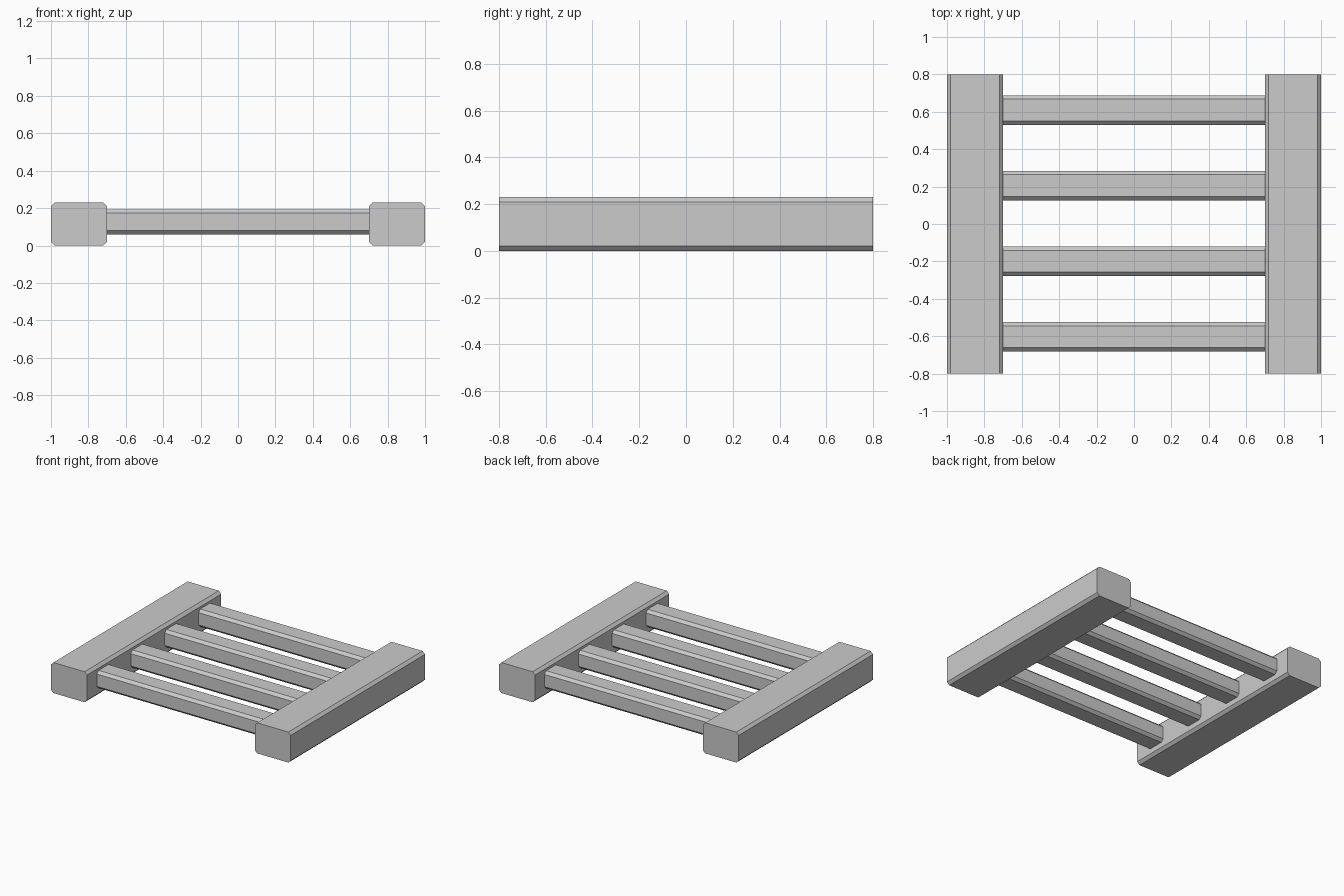
import bpy
import bmesh
from mathutils import Matrix, Vector

default = bpy.data.objects.get("Cube")
if default:
    bpy.data.objects.remove(default, do_unlink=True)

CHAMFER = 0.02

grey = bpy.data.materials.new("plain_grey")
grey.use_nodes = True
colour = (0.6, 0.6, 0.6, 1)
grey.diffuse_color = colour
grey.node_tree.nodes["Principled BSDF"].inputs["Base Color"].default_value = colour


def beam(name, size, location, axis):
    """Box whose four edges along the given axis are chamfered."""
    bm = bmesh.new()
    bmesh.ops.create_cube(bm, size=1, matrix=Matrix.Diagonal((*size, 1)))
    long_edges = [e for e in bm.edges
                  if abs((e.verts[0].co - e.verts[1].co).normalized()[axis]) > 0.9]
    bmesh.ops.bevel(bm, geom=long_edges, offset=CHAMFER, offset_type='OFFSET',
                    segments=1, affect='EDGES')
    # Set the chamfer at 45 degrees with equal legs
    bmesh.ops.recalc_face_normals(bm, faces=bm.faces)
    mesh = bpy.data.meshes.new(name)
    bm.to_mesh(mesh)
    bm.free()
    mesh.materials.append(grey)
    obj = bpy.data.objects.new(name, mesh)
    obj.location = Vector(location)
    bpy.context.collection.objects.link(obj)
    return obj


# Side rails, running front to back
for side, sign in (("left", 1), ("right", -1)):
    beam(f"{side}_rail", (0.3, 1.6, 0.23), (sign * 0.85, 0, 0.115), axis=1)

# Four cross rungs between the rails
for i in range(4):
    beam(f"rung_{i + 1}", (1.4, 0.157, 0.133), (0, -0.603 + i * 0.404, 0.126), axis=0)
